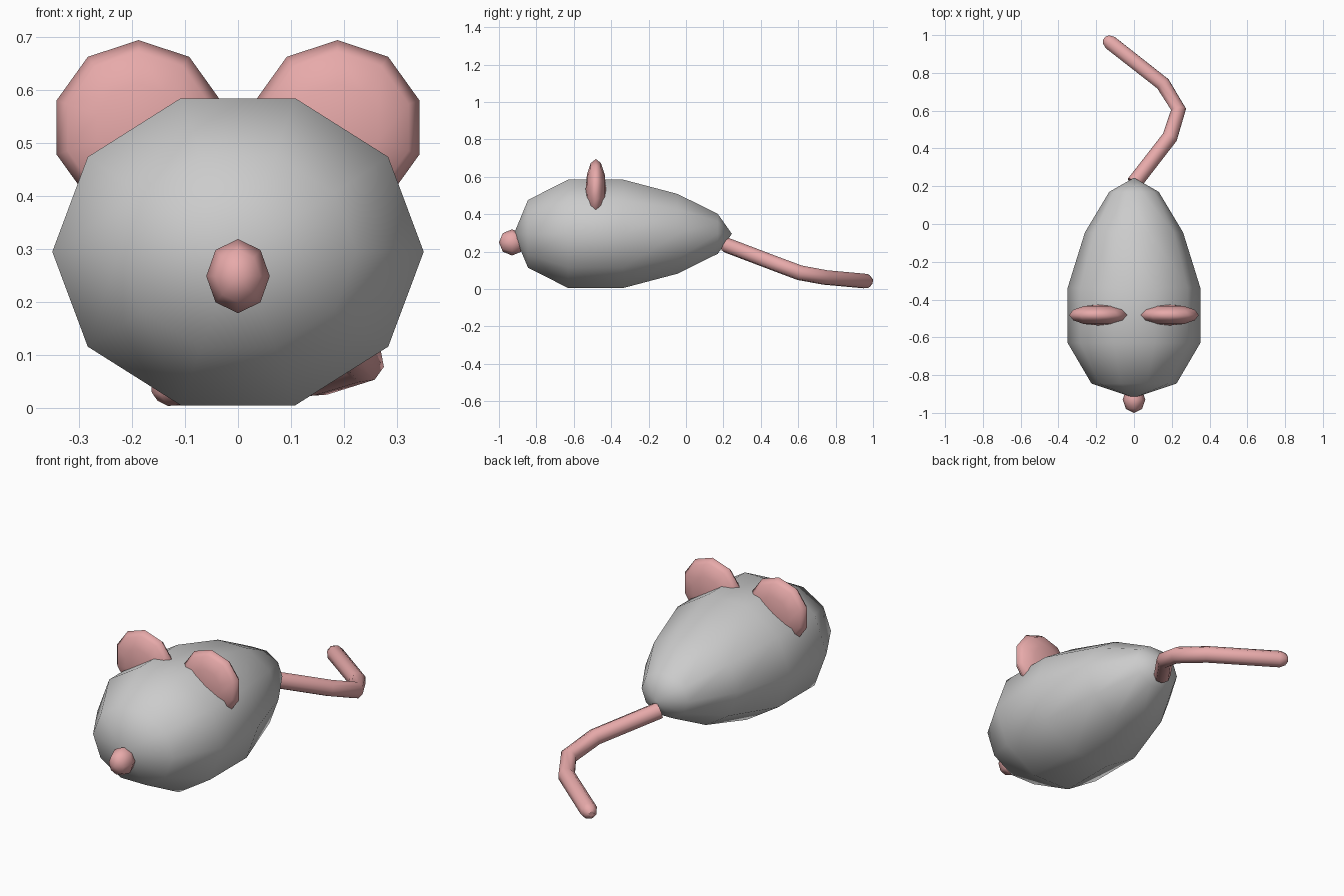
import bpy, bmesh
from math import sin, cos, pi, radians

if "Cube" in bpy.data.objects:
    bpy.data.objects.remove(bpy.data.objects["Cube"])

pink = bpy.data.materials.new("pink")
pink.diffuse_color = (0.8, 0.4, 0.4, 1)
pink.use_nodes = True
pink.node_tree.nodes["Principled BSDF"].inputs["Base Color"].default_value = pink.diffuse_color


def loft(name, cx, cz, rings, sides, start=0.0, mat=None):
    """Smooth closed form along y; rings are (y, rx, rz), the first and last are poles."""
    bm = bmesh.new()
    tip, tail = (bm.verts.new((cx, r[0], cz)) for r in (rings[0], rings[-1]))
    loops = [[bm.verts.new((cx + rx * cos(start + 2 * pi * i / sides), y,
                            cz + rz * sin(start + 2 * pi * i / sides)))
              for i in range(sides)] for y, rx, rz in rings[1:-1]]
    for i in range(sides):
        j = (i + 1) % sides
        bm.faces.new((tip, loops[0][i], loops[0][j]))
        bm.faces.new((tail, loops[-1][j], loops[-1][i]))
        for a, b in zip(loops, loops[1:]):
            bm.faces.new((a[i], b[i], b[j], a[j]))
    bmesh.ops.recalc_face_normals(bm, faces=bm.faces)
    for f in bm.faces:
        f.smooth = True
    me = bpy.data.meshes.new(name)
    bm.to_mesh(me)
    bm.free()
    if mat:
        me.materials.append(mat)
    ob = bpy.data.objects.new(name, me)
    bpy.context.collection.objects.link(ob)
    return ob


def ellipsoid_rings(cy, rx, ry, rz, n):
    return [(cy - ry * cos(pi * k / n), rx * sin(pi * k / n), rz * sin(pi * k / n))
            for k in range(n + 1)]


# Egg-shaped body tapering to the back
loft("body", 0, 0.295, [(-0.92, 0, 0), (-0.845, 0.225, 0.19), (-0.63, 0.351, 0.305),
                        (-0.337, 0.351, 0.305), (-0.045, 0.26, 0.224),
                        (0.17, 0.131, 0.112), (0.245, 0, 0)], 10)

# Flattened round ears
for side, label in ((-1, "left"), (1, "right")):
    loft(label + "_ear", side * 0.188, 0.53,
         ellipsoid_rings(-0.482, 0.163, 0.055, 0.165, 6), 10, pi / 2, pink)

# Nose
loft("nose", 0, 0.249, ellipsoid_rings(-0.93, 0.06, 0.07, 0.07, 4), 8, 0, pink)

# Bent tail with a rounded tip
path = [(0, 0.215, 0.235, 1), (0.19, 0.46, 0.142, 1), (0.236, 0.607, 0.087, 1),
        (0.153, 0.742, 0.062, 1), (-0.125, 0.96, 0.042, 1),
        (-0.147, 0.977, 0.041, 0.72), (-0.156, 0.984, 0.04, 0.3)]
cu = bpy.data.curves.new("tail", 'CURVE')
cu.dimensions = '3D'
cu.bevel_depth = 0.041
cu.bevel_resolution = 2
cu.use_fill_caps = True
sp = cu.splines.new('POLY')
sp.points.add(len(path) - 1)
for p, (x, y, z, r) in zip(sp.points, path):
    p.co = (x, y, z, 1)
    p.radius = r
sp.use_smooth = True
cu.materials.append(pink)
bpy.context.collection.objects.link(bpy.data.objects.new("tail", cu))
